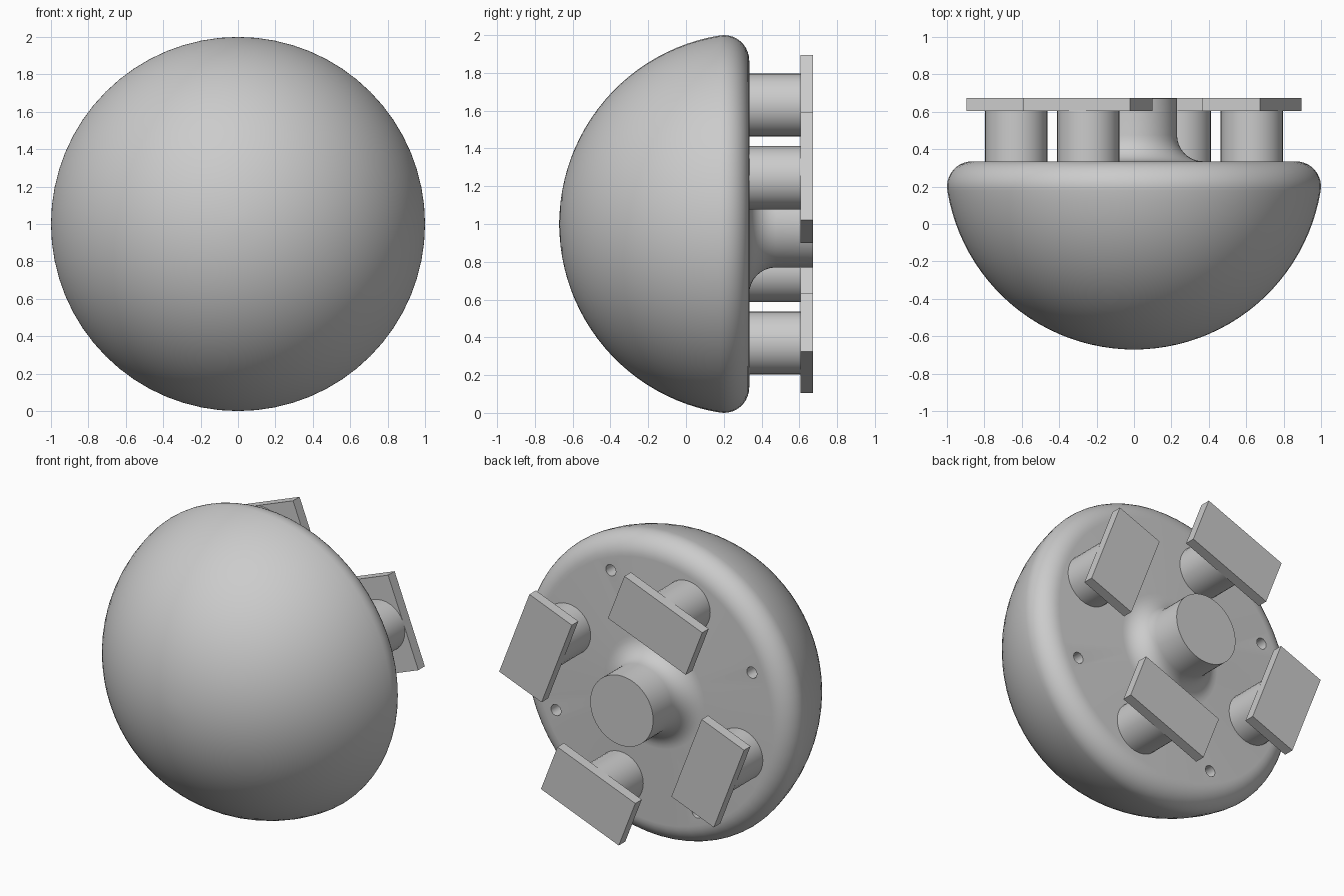
import bpy, bmesh, math
from mathutils import Matrix, Vector

if "Cube" in bpy.data.objects:
    bpy.data.objects.remove(bpy.data.objects["Cube"])

TILT = math.radians(21.25)   # rotation of the peg pattern around the y axis
BACK = 0.335                 # flat back face of the dome


def add_object(name, bm):
    mesh = bpy.data.meshes.new(name)
    bm.to_mesh(mesh)
    bm.free()
    obj = bpy.data.objects.new(name, mesh)
    bpy.context.collection.objects.link(obj)
    return obj


def smooth(obj):
    bpy.ops.object.select_all(action='DESELECT')
    obj.select_set(True)
    bpy.context.view_layer.objects.active = obj
    bpy.ops.object.shade_smooth_by_angle(angle=math.radians(35))


def arc(cr, cy, rad, a0, a1, n):
    """Arc points (radius, y), angles in degrees."""
    pts = []
    for i in range(n + 1):
        a = math.radians(a0 + (a1 - a0) * i / n)
        pts.append((cr + rad * math.cos(a), cy + rad * math.sin(a)))
    return pts


def lathe(name, profile, steps):
    """Turn a (radius, y) profile around the y axis through z = 1."""
    bm = bmesh.new()
    verts = [bm.verts.new((r, y, 1)) for r, y in profile]
    edges = [bm.edges.new(p) for p in zip(verts, verts[1:])]
    bmesh.ops.spin(bm, geom=verts + edges, cent=(0, 0, 1), axis=(0, 1, 0),
                   angle=math.tau, steps=steps, use_duplicate=False)
    bmesh.ops.remove_doubles(bm, verts=bm.verts, dist=1e-4)
    bmesh.ops.recalc_face_normals(bm, faces=bm.faces)
    return add_object(name, bm)


def cylinder(name, x, z, radius, y0, y1, segments):
    bm = bmesh.new()
    mat = Matrix.Translation((x, (y0 + y1) / 2, z)) @ Matrix.Rotation(math.pi / 2, 4, 'X')
    bmesh.ops.create_cone(bm, cap_ends=True, segments=segments, radius1=radius,
                          radius2=radius, depth=y1 - y0, matrix=mat)
    return add_object(name, bm)


def around(radius, angle):
    return radius * math.cos(angle), 1 + radius * math.sin(angle)


# Dome with rounded rim, flat back and filleted central stem
profile = [(0, -0.672)]
profile += arc(0, 0.34, 1.011, -90, -9.2, 24)[1:]
profile += arc(0.865, 0.2, 0.135, -9.2, 90, 10)[1:]
profile += arc(0.37, 0.475, 0.14, 270, 180, 8)
profile += [(0.23, 0.672), (0, 0.672)]
dome = lathe("dome_with_stem", profile, 64)

# Four small screw holes between the pegs
for i in range(4):
    x, z = around(0.783, TILT + math.radians(45 + 90 * i))
    cutter = cylinder("hole_cutter", x, z, 0.037, 0.15, 0.45, 16)
    cutter.hide_render = True
    mod = dome.modifiers.new("hole", 'BOOLEAN')
    mod.operation = 'DIFFERENCE'
    mod.solver = 'EXACT'
    mod.object = cutter
    bpy.context.view_layer.objects.active = dome
    bpy.ops.object.modifier_apply(modifier=mod.name)
    bpy.data.objects.remove(cutter)
smooth(dome)

# Four round pegs, each carrying a flat rectangular plate
for i in range(4):
    angle = TILT + i * math.pi / 2
    x, z = around(0.676, angle)
    smooth(cylinder(f"peg_{i + 1}", x, z, 0.167, BACK - 0.01, 0.61, 32))

    bm = bmesh.new()
    mat = (Matrix.Translation((x, 0.639, z)) @ Matrix.Rotation(-angle, 4, 'Y')
           @ Matrix.Diagonal((0.333, 0.068, 0.611, 1)))
    bmesh.ops.create_cube(bm, size=1, matrix=mat)
    add_object(f"plate_{i + 1}", bm)
